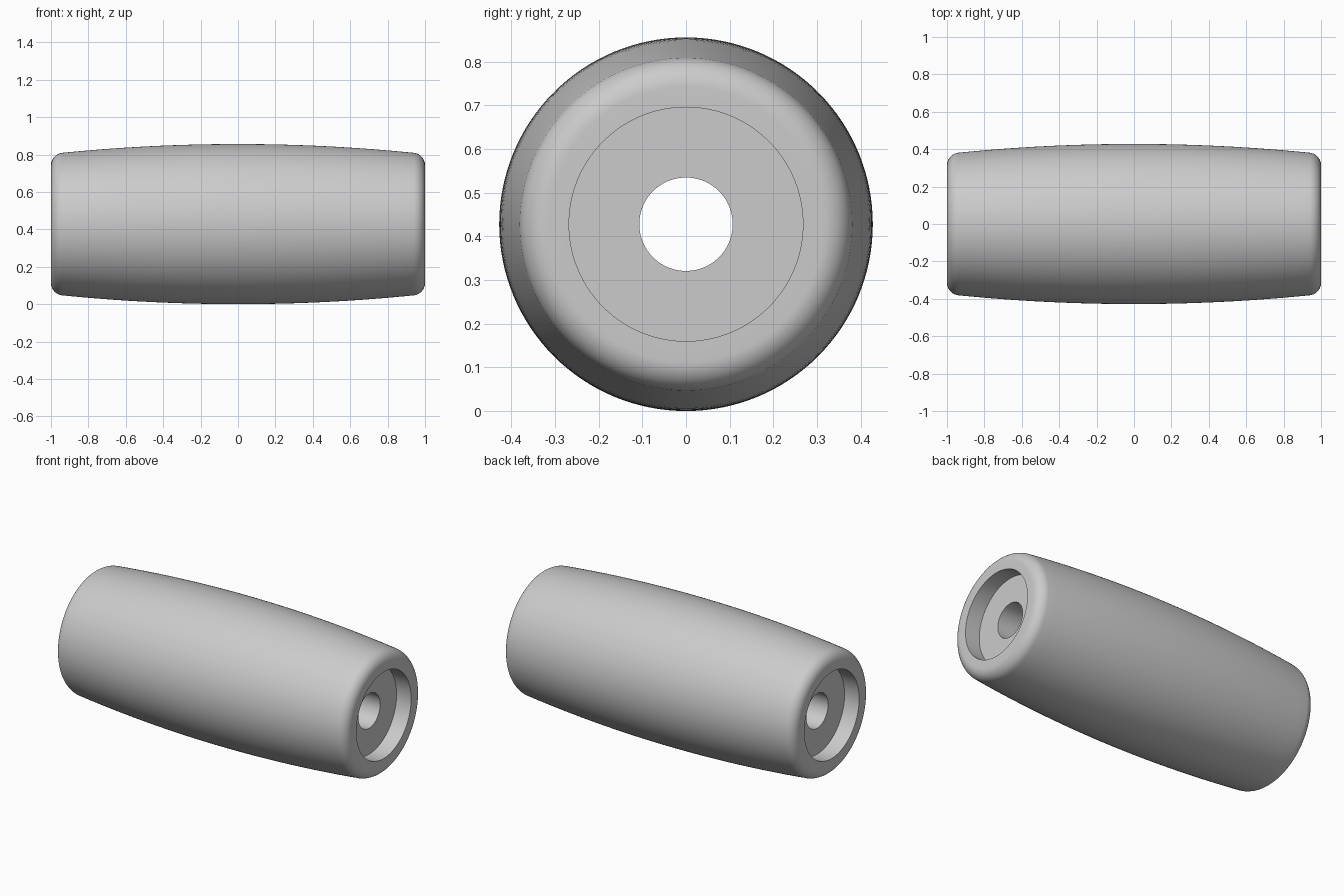
import bpy, math

cube = bpy.data.objects.get("Cube")
if cube:
    bpy.data.objects.remove(cube, do_unlink=True)

SEGMENTS = 128
MID_R, END_R, END_X = 0.428, 0.381, 0.94      # barrel arc
FILLET = 0.067                                # rounded rim
RECESS_R, BORE_R, RECESS_DEPTH = 0.268, 0.107, 0.1

grey = bpy.data.materials.new("plain grey")
grey.use_nodes = True
colour = (0.6, 0.6, 0.6, 1)
grey.diffuse_color = colour
grey.node_tree.nodes["Principled BSDF"].inputs["Base Color"].default_value = colour

# Half profile (x, radius): barrel arc, rounded rim, end recess, bore
sag = MID_R - END_R
arc_r = (END_X ** 2 + sag ** 2) / (2 * sag)
slope = math.asin(END_X / arc_r)
half = []
for i in range(17):
    a = slope * i / 16
    half.append((arc_r * math.sin(a), MID_R - arc_r * (1 - math.cos(a))))
rim_x, rim_r = 1 - FILLET, END_R - FILLET * math.cos(slope)
for i in range(1, 13):
    a = slope + (math.pi / 2 - slope) * i / 12
    half.append((rim_x + FILLET * math.sin(a), rim_r + FILLET * math.cos(a)))
floor_x = 1 - RECESS_DEPTH
half += [(1, RECESS_R), (floor_x, RECESS_R), (floor_x, BORE_R)]

# Mirror the half profile into a closed loop and revolve it about the x axis
profile = half + [(-x, r) for x, r in reversed(half[1:])]
n = len(profile)
verts = []
for s in range(SEGMENTS):
    a = 2 * math.pi * s / SEGMENTS
    verts += [(x, r * math.cos(a), MID_R + r * math.sin(a)) for x, r in profile]
faces = []
for s in range(SEGMENTS):
    t = (s + 1) % SEGMENTS
    for i in range(n):
        j = (i + 1) % n
        faces.append((s * n + i, s * n + j, t * n + j, t * n + i))

mesh = bpy.data.meshes.new("barrel_roller")
mesh.from_pydata(verts, [], faces)
mesh.materials.append(grey)
roller = bpy.data.objects.new("barrel_roller", mesh)
bpy.context.collection.objects.link(roller)

# Consistent outward normals
import bmesh
bm = bmesh.new()
bm.from_mesh(mesh)
bmesh.ops.recalc_face_normals(bm, faces=bm.faces)
bm.to_mesh(mesh)
bm.free()

# Smooth shading with crisp recess and bore edges
bpy.ops.object.select_all(action="DESELECT")
roller.select_set(True)
bpy.context.view_layer.objects.active = roller
bpy.ops.object.shade_smooth_by_angle(angle=math.radians(30))
